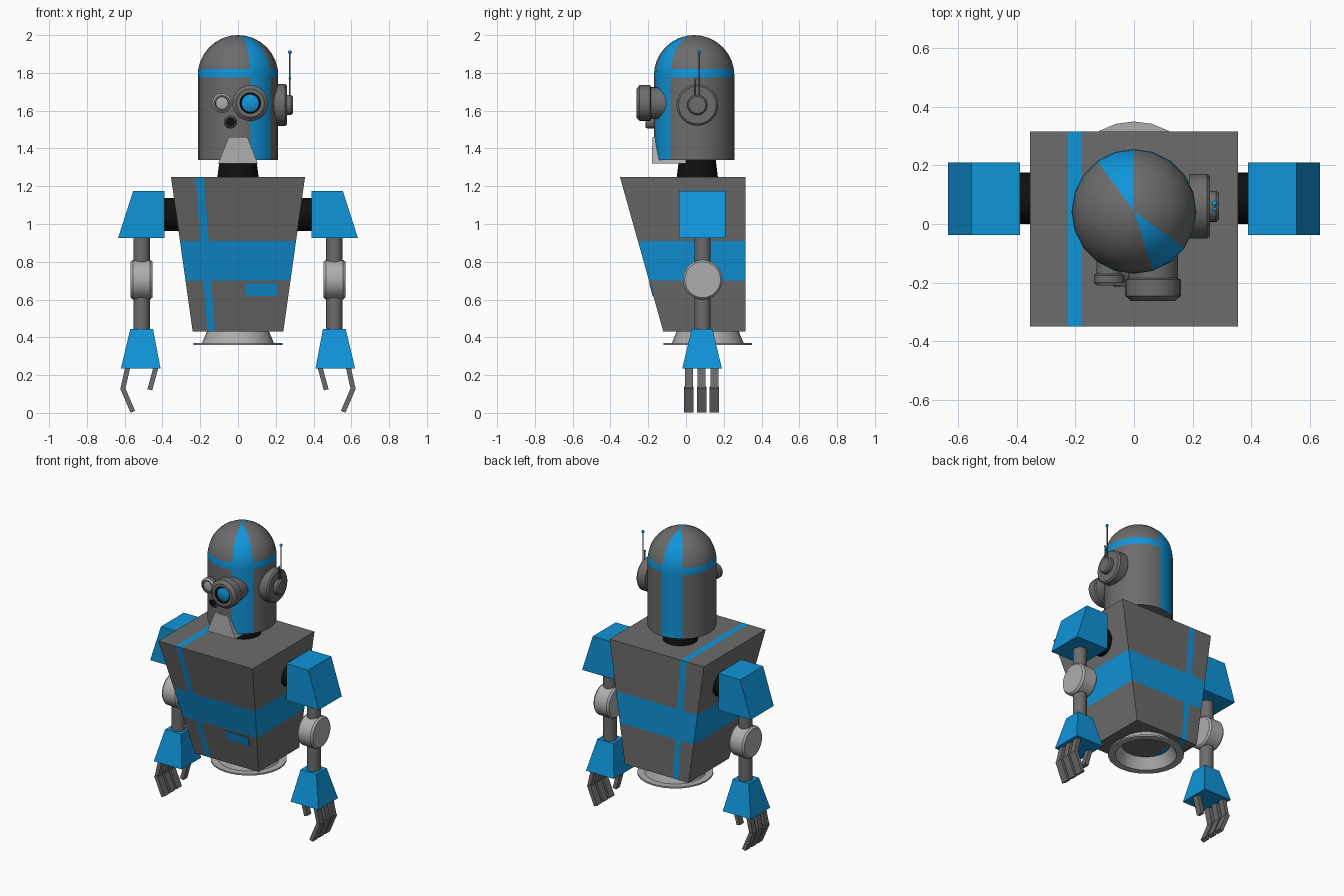
import bpy, bmesh, math
from mathutils import Vector, Matrix

if "Cube" in bpy.data.objects:
    bpy.data.objects.remove(bpy.data.objects["Cube"])


def material(name, rgb):
    m = bpy.data.materials.new(name)
    m.use_nodes = True
    m.diffuse_color = (*rgb, 1)
    bsdf = next(n for n in m.node_tree.nodes if n.type == 'BSDF_PRINCIPLED')
    bsdf.inputs["Base Color"].default_value = (*rgb, 1)
    return m


GREY = material("body grey", (0.15, 0.15, 0.15))
BLUE = material("bright blue", (0.005, 0.30, 0.70))
LIGHT = material("light grey", (0.42, 0.42, 0.42))
BLACK = material("black", (0.005, 0.005, 0.005))


def finish(name, bm, mats, smooth=False):
    bmesh.ops.recalc_face_normals(bm, faces=bm.faces[:])
    me = bpy.data.meshes.new(name)
    bm.to_mesh(me)
    bm.free()
    for m in mats:
        me.materials.append(m)
    ob = bpy.data.objects.new(name, me)
    bpy.context.collection.objects.link(ob)
    if smooth:
        bpy.ops.object.select_all(action='DESELECT')
        ob.select_set(True)
        bpy.context.view_layer.objects.active = ob
        bpy.ops.object.shade_smooth_by_angle(angle=math.radians(35))
    return ob


def block_bm(z0, low, z1, high):
    """Box between two rectangles (x0, x1, y0, y1)."""
    bm = bmesh.new()
    rings = [[bm.verts.new((r[i], r[j], z)) for i, j in ((0, 2), (1, 2), (1, 3), (0, 3))]
             for z, r in ((z0, low), (z1, high))]
    bm.faces.new(rings[0])
    bm.faces.new(rings[1])
    for i in range(4):
        k = (i + 1) % 4
        bm.faces.new((rings[0][i], rings[0][k], rings[1][k], rings[1][i]))
    return bm


def lathe_bm(profile, segs):
    """Spin (radius, height) points round z; material_index holds the profile step."""
    bm = bmesh.new()
    rings = []
    for r, h in profile:
        if r == 0:
            rings.append([bm.verts.new((0, 0, h))] * segs)
        else:
            rings.append([bm.verts.new((r * math.cos(2 * math.pi * i / segs),
                                        r * math.sin(2 * math.pi * i / segs), h))
                          for i in range(segs)])
    for step, (a, b) in enumerate(zip(rings, rings[1:])):
        for i in range(segs):
            k = (i + 1) % segs
            loop = list(dict.fromkeys((a[i], a[k], b[k], b[i])))
            bm.faces.new(loop).material_index = step
    return bm


def lathe(name, profile, origin, axis, mats, steps=None, segs=24):
    """steps gives a material index for each profile step."""
    bm = lathe_bm(profile, segs)
    for f in bm.faces:
        f.material_index = steps[f.material_index] if steps else 0
    turn = Vector((0, 0, 1)).rotation_difference(Vector(axis)).to_matrix().to_4x4()
    bm.transform(Matrix.Translation(origin) @ turn)
    return finish(name, bm, mats, True)


def cylinder(name, r, length, origin, axis, mat, segs=24):
    return lathe(name, [(0, 0), (r, 0), (r, length), (0, length)], origin, axis, [mat], None, segs)


def beam(name, p0, p1, thick, width, mat):
    """Square bar between two points in an xz plane."""
    p0, p1 = Vector(p0), Vector(p1)
    d = p1 - p0
    bm = bmesh.new()
    bmesh.ops.create_cube(bm, size=1, matrix=Matrix.Translation((p0 + p1) / 2)
                          @ Matrix.Rotation(math.atan2(d.x, d.z), 4, 'Y')
                          @ Matrix.Diagonal((thick, width, d.length, 1)))
    return finish(name, bm, [mat])


# Torso: tapered box, cut for the waist band and the slanted stripe
bm = block_bm(0.43, (-0.24, 0.24, -0.12, 0.315), 1.25, (-0.355, 0.355, -0.35, 0.315))
stripe = [(-0.162, -0.225), (-0.122, -0.18)]  # x at bottom, x at top
cuts = [((0, 0, z), (0, 0, 1)) for z in (0.70, 0.91)]
cuts += [((b, 0, 0.43), (0.82, 0, b - t)) for b, t in stripe]
for co, no in cuts:
    bmesh.ops.bisect_plane(bm, geom=bm.verts[:] + bm.edges[:] + bm.faces[:],
                           plane_co=co, plane_no=Vector(no).normalized())
for f in bm.faces:
    c = f.calc_center_median()
    x0, x1 = [b + (t - b) * (c.z - 0.43) / 0.82 for b, t in stripe]
    f.material_index = int(0.70 < c.z < 0.91 or x0 < c.x < x1)
finish("torso", bm, [GREY, BLUE])

# Small blue panel on the chest front
finish("chest_panel", block_bm(0.62, (0.04, 0.21, -0.177, -0.172),
                               0.685, (0.04, 0.21, -0.195, -0.19)), [BLUE])

# Open flared skirt under the torso
lathe("waist_skirt", [(0.165, 0.07), (0.19, 0.01), (0.235, 0.01), (0.235, 0),
                      (0.19, 0), (0.15, 0.07)], (0, 0.115, 0.36), (0, 0, 1), [LIGHT])

# Neck
lathe("neck", [(0, 0), (0.11, 0), (0.095, 0.12), (0, 0.12)], (0, 0.06, 1.24), (0, 0, 1), [BLACK])

# Head: domed cylinder with a blue ring and two opposite blue wedges
R, Z = 0.213, 1.787
profile = [(0, 1.34), (R, 1.34), (R, 1.775), (R, Z)]
profile += [(R * math.cos(math.radians(a)), Z + R * math.sin(math.radians(a)))
            for a in (9, 20, 32, 44, 56, 68, 80)] + [(0, Z + R)]
bm = lathe_bm(profile, 20)
for f in bm.faces:
    step = f.material_index
    c = f.calc_center_median()
    ang = math.degrees(math.atan2(c.y, c.x))
    wedge = -72 < ang < -36 or 90 < ang < 126
    f.material_index = int(step in (2, 3) or (step > 0 and wedge))
bm.transform(Matrix.Translation((0, 0.043, 0)))
finish("head", bm, [GREY, BLUE], True)

# Jaw plate
finish("jaw", block_bm(1.32, (-0.105, 0.105, -0.18, 0.0),
                       1.46, (-0.05, 0.05, -0.178, 0.0)), [LIGHT])

# Eyes and mouth port
FRONT = (0, -1, 0)
lathe("large_eye", [(0, 0), (0.085, 0), (0.085, 0.105), (0.095, 0.11), (0.095, 0.165),
                    (0.075, 0.183), (0.055, 0.183), (0.052, 0.165), (0.045, 0.165),
                    (0.045, 0.172), (0.025, 0.18), (0, 0.183)],
      (0.065, -0.08, 1.64), FRONT, [GREY, BLACK, BLUE], [0] * 6 + [1] * 3 + [2] * 2)
lathe("small_eye", [(0, 0), (0.043, 0), (0.043, 0.09), (0.052, 0.095), (0.052, 0.12),
                    (0.042, 0.13), (0.034, 0.13), (0.032, 0.122), (0, 0.128)],
      (-0.085, -0.08, 1.64), FRONT, [GREY, LIGHT], [0, 0, 0, 0, 1, 0, 0, 1])
lathe("mouth_port", [(0, 0), (0.035, 0), (0.035, 0.105), (0.028, 0.115), (0.022, 0.115),
                     (0.02, 0.10), (0, 0.10)],
      (-0.04, -0.10, 1.54), FRONT, [GREY, BLACK], [0, 0, 0, 0, 1, 1])

# Ear disc with hub and two antennas
lathe("ear", [(0, 0), (0.11, 0), (0.11, 0.06), (0.10, 0.07), (0.053, 0.07),
              (0.053, 0.09), (0.045, 0.10), (0, 0.10)],
      (0.19, 0.06, 1.63), (1, 0, 0), [GREY])
for name, y, top in (("tall", 0.07, 1.91), ("short", 0.05, 1.77)):
    cylinder(name + "_antenna", 0.004, top - 1.65, (0.275, y, 1.65), (0, 0, 1), GREY, 8)
    bm = bmesh.new()
    r = 0.01 if name == "tall" else 0.007
    bmesh.ops.create_uvsphere(bm, u_segments=12, v_segments=8, radius=r,
                              matrix=Matrix.Translation((0.275, y, top)))
    finish(name + "_antenna_tip", bm, [BLUE], True)

# Arms
for side, s in (("left", 1), ("right", -1)):
    def rect(a, b, y0, y1):
        return (*sorted((s * a, s * b)), y0, y1)

    cylinder(side + "_shoulder_joint", 0.088, 0.2, (s * 0.22, 0.088, 1.05), (s, 0, 0), BLACK)
    finish(side + "_shoulder", block_bm(0.925, rect(0.39, 0.635, -0.037, 0.21),
                                        1.175, rect(0.39, 0.555, -0.037, 0.21)), [BLUE])
    cylinder(side + "_arm", 0.043, 0.54, (s * 0.51, 0.088, 0.42), (0, 0, 1), GREY)
    lathe(side + "_elbow", [(0, 0), (0.095, 0), (0.105, 0.012), (0.105, 0.103),
                            (0.095, 0.115), (0, 0.115)],
          (s * 0.453, 0.088, 0.705), (s, 0, 0), [LIGHT])
    finish(side + "_cuff", block_bm(0.235, rect(0.41, 0.62, -0.02, 0.19),
                                    0.445, rect(0.45, 0.57, 0.03, 0.14)), [BLUE])

    # Three outer jointed fingers and one inner thumb
    for i, y in enumerate((0.015, 0.083, 0.15), 1):
        beam(f"{side}_finger_{i}_upper", (s * 0.582, y, 0.25), (s * 0.61, y, 0.125), 0.026, 0.042, GREY)
        beam(f"{side}_finger_{i}_lower", (s * 0.612, y, 0.135), (s * 0.557, y, 0.006), 0.026, 0.052, GREY)
    beam(side + "_thumb", (s * 0.432, 0.083, 0.25), (s * 0.467, 0.083, 0.122), 0.026, 0.042, GREY)
